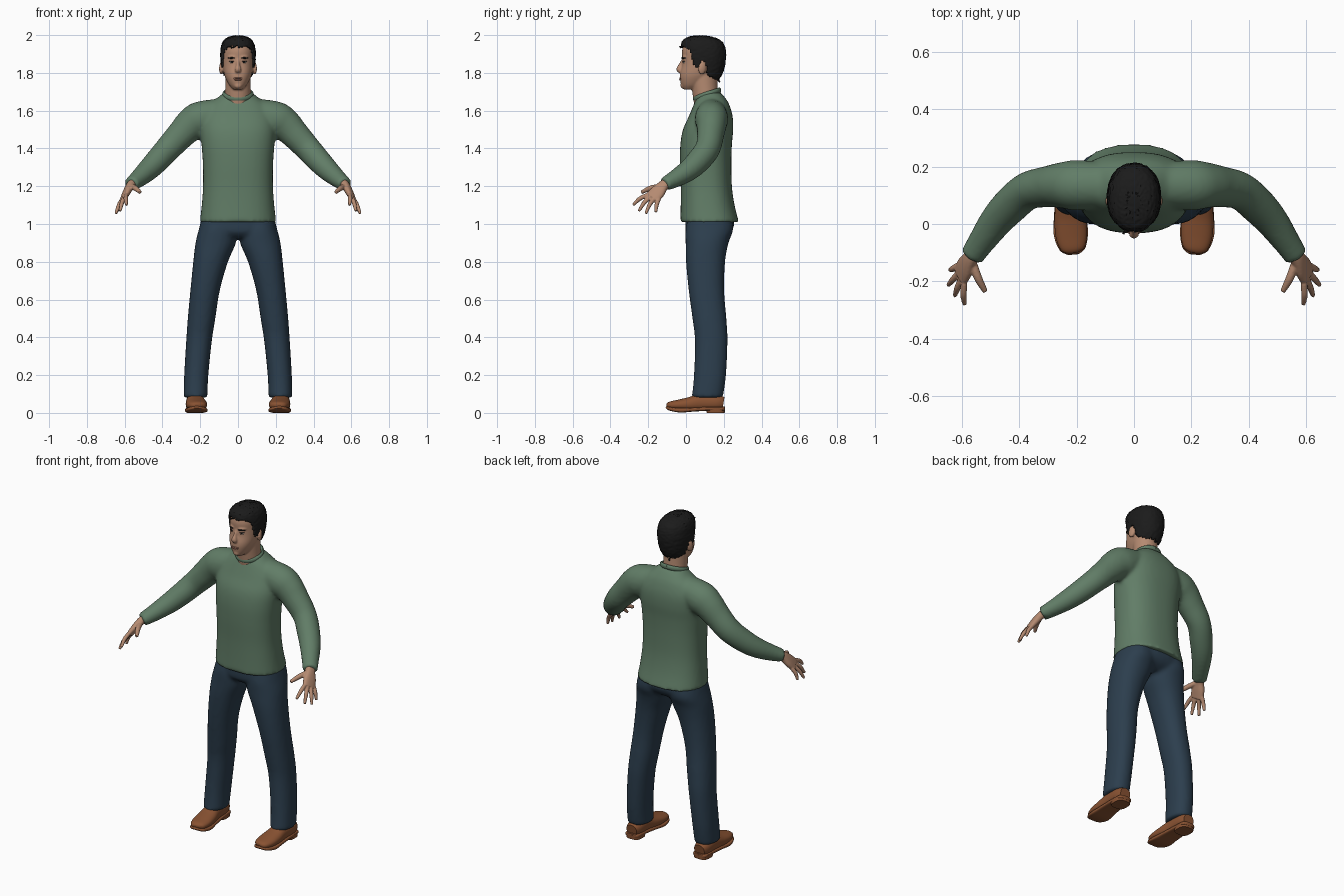
import bpy, bmesh, math, random
from mathutils import Vector, Matrix, Euler

random.seed(4)
default_cube = bpy.data.objects.get("Cube")
if default_cube:
    bpy.data.objects.remove(default_cube, do_unlink=True)


def material(name, red, green, blue):
    mat = bpy.data.materials.new(name)
    mat.use_nodes = True
    colour = (red, green, blue, 1)
    mat.diffuse_color = colour
    shader = mat.node_tree.nodes["Principled BSDF"]
    shader.inputs["Base Color"].default_value = colour
    shader.inputs["Roughness"].default_value = .8
    return mat


GREEN = material("sweater green", .12, .205, .135)
NAVY = material("denim navy", .025, .048, .075)
BROWN = material("leather brown", .25, .085, .032)
SKIN = material("skin", .46, .255, .165)
LIP = material("lip", .33, .15, .105)
BLACK = material("hair black", .011, .011, .011)
WHITE = material("eye white", .5, .45, .4)


def refine(rows, steps):
    """Pass a smooth curve through the given rows."""
    result = []
    for i in range(len(rows) - 1):
        before, start = rows[max(i - 1, 0)], rows[i]
        end, after = rows[i + 1], rows[min(i + 2, len(rows) - 1)]
        for k in range(steps):
            t = k / steps
            result.append([b + .5 * t * (c - a + t * (2*a - 5*b + 4*c - d + t * (3*(b - c) + d - a)))
                           for a, b, c, d in zip(before, start, end, after)])
    result.append(list(rows[-1]))
    return result


def tube(bm, rows, side=None, sides=32, steps=5, power=2.0):
    """Loft rounded sections (x, y, z, radius, radius); level sections if no side is given."""
    rows = refine(rows, steps)
    centres = [Vector(row[:3]) for row in rows]
    rings = []
    for i, row in enumerate(rows):
        u, v = Vector((1, 0, 0)), Vector((0, 1, 0))
        if side is not None:
            along = (centres[min(i + 1, len(rows) - 1)] - centres[max(i - 1, 0)]).normalized()
            u = Vector(side)
            u = (u - along * u.dot(along)).normalized()
            v = along.cross(u)
        ring = []
        for k in range(sides):
            angle = math.tau * k / sides
            c, s = math.cos(angle), math.sin(angle)
            c = math.copysign(abs(c) ** (2 / power), c)
            s = math.copysign(abs(s) ** (2 / power), s)
            ring.append(bm.verts.new(centres[i] + u * c * row[3] + v * s * row[4]))
        rings.append(ring)
    for low, high in zip(rings, rings[1:]):
        for k in range(sides):
            n = (k + 1) % sides
            bm.faces.new((low[k], low[n], high[n], high[k]))
    bm.faces.new(rings[0][::-1])
    bm.faces.new(rings[-1])


def level(rows):
    """Turn (z, x, half width, front y, back y) into tube rows."""
    return [(x, (f + b) / 2, z, w, (b - f) / 2) for z, x, w, f, b in rows]


def flip(rows, sign):
    return [(row[0] * sign, *row[1:]) for row in rows]


def ball(bm, place, size, turn=(0, 0, 0)):
    matrix = Matrix.LocRotScale(Vector(place), Euler(turn), Vector(size))
    bmesh.ops.create_uvsphere(bm, u_segments=20, v_segments=12, radius=1, matrix=matrix)


def finish(name, bm, mat, voxel=0, relax=4, mirror=False):
    bmesh.ops.recalc_face_normals(bm, faces=bm.faces[:])
    mesh = bpy.data.meshes.new(name)
    bm.to_mesh(mesh)
    bm.free()
    mesh.materials.append(mat)
    obj = bpy.data.objects.new(name, mesh)
    bpy.context.collection.objects.link(obj)
    bpy.ops.object.select_all(action='DESELECT')
    obj.select_set(True)
    bpy.context.view_layer.objects.active = obj
    bpy.ops.object.shade_smooth_by_angle(angle=math.radians(50))
    if mirror:
        obj.modifiers.new("mirror", 'MIRROR').use_mirror_merge = False
    if voxel:
        # blend overlapping volumes into one soft surface
        remesh = obj.modifiers.new("blend", 'REMESH')
        remesh.mode = 'VOXEL'
        remesh.voxel_size = voxel
        remesh.use_smooth_shade = True
        soften = obj.modifiers.new("soften", 'SMOOTH')
        soften.factor = .5
        soften.iterations = relax
    return obj


# sweater: body and both sleeves
bm = bmesh.new()
tube(bm, level([(1.01, 0, .202, -.03, .28), (1.1, 0, .192, -.028, .257), (1.2, 0, .185, -.028, .243),
                (1.32, 0, .186, -.032, .24), (1.42, 0, .193, -.03, .243), (1.5, 0, .198, -.016, .25),
                (1.57, 0, .19, .015, .247), (1.63, 0, .155, .04, .23), (1.665, 0, .112, .055, .21),
                (1.695, 0, .076, .075, .185)]), power=2.4, sides=48)
sleeve = [(.1, .135, 1.585, .08, .08), (.2, .135, 1.555, .094, .088), (.25, .135, 1.525, .087, .08),
          (.3, .13, 1.475, .077, .072), (.37, .115, 1.4, .069, .066), (.43, .065, 1.333, .064, .064),
          (.48, .01, 1.282, .057, .058), (.53, -.06, 1.238, .046, .048), (.567, -.115, 1.21, .036, .042)]
for sign in (1, -1):
    tube(bm, flip(sleeve, sign), side=(0, 0, 1))
finish("sweater", bm, GREEN, voxel=.011, relax=5)

# ribbed collar, lower at the front
bm = bmesh.new()
loop = []
for k in range(41):
    angle = math.tau * k / 40
    loop.append((.074 * math.sin(angle), .112 + .066 * math.cos(angle),
                 1.686 + .022 * math.cos(angle), .015, .009))
tube(bm, loop, side=(0, 0, 1), sides=10, steps=1)
finish("collar", bm, GREEN)

# trousers: hips and both legs
bm = bmesh.new()
tube(bm, level([(1.06, 0, .178, .0, .235), (1.0, 0, .195, -.004, .255), (.955, 0, .195, .0, .235),
                (.925, 0, .13, .03, .19)]), power=2.4)
leg = level([(1.04, .1, .09, .01, .24), (.97, .108, .1, -.002, .25), (.9, .118, .107, -.002, .225),
             (.8, .145, .092, .0, .207), (.65, .174, .078, .014, .202), (.5, .193, .073, .034, .214),
             (.385, .206, .068, .047, .22), (.2, .221, .064, .042, .212), (.08, .225, .063, .03, .195)])
for sign in (1, -1):
    tube(bm, flip(leg, sign), power=2.2)
finish("trousers", bm, NAVY, voxel=.011, relax=5)

# shoes: uppers, then soles with heels
bm = bmesh.new()
tube(bm, [(.212, -.1, .038, .02, .01), (.214, -.085, .04, .042, .02), (.218, -.04, .042, .055, .028),
          (.222, .02, .047, .055, .037), (.226, .08, .056, .048, .045), (.228, .16, .055, .046, .042),
          (.228, .198, .05, .034, .034)], side=(1, 0, 0), power=2.3)
finish("shoes", bm, BROWN, mirror=True)
bm = bmesh.new()
tube(bm, [(.212, -.104, .03, .02, .006), (.214, -.085, .022, .046, .01), (.22, -.03, .014, .06, .012),
          (.224, .04, .018, .054, .011), (.227, .12, .022, .048, .011), (.228, .19, .022, .044, .011),
          (.228, .206, .022, .028, .011)], side=(1, 0, 0), power=4)
tube(bm, level([(.0, .228, .045, .11, .205), (.026, .228, .047, .105, .207)]), power=3, steps=1)
finish("shoe_soles", bm, BROWN, mirror=True)

# hands: palm, four fingers and thumb
bm = bmesh.new()
across = Vector((-.02, -.063, .022))
tube(bm, [(.55, -.09, 1.222, .028, .025), (.57, -.12, 1.203, .029, .022),
          (.588, -.15, 1.17, .04, .02), (.604, -.18, 1.137, .041, .015)], side=across, power=2.4)
knuckles = Vector((.602, -.176, 1.142))
tips = [(.641, -.16, 1.062), (.647, -.213, 1.055), (.624, -.25, 1.068), (.59, -.28, 1.1)]
fingers = [(knuckles + across * (k / 3 - .5), Vector(tip), .0115) for k, tip in enumerate(tips)]
fingers.append((Vector((.562, -.135, 1.198)), Vector((.518, -.235, 1.168)), .0145))
for base, tip, radius in fingers:
    middle = base.lerp(tip, .5) + Vector((.003, -.003, .006))
    tube(bm, [(*base, radius, radius), (*middle, radius, radius),
              (*tip, radius * .65, radius * .65)], side=across, sides=12)
finish("hands", bm, SKIN, voxel=.004, relax=2, mirror=True)

# head: skull, neck, nose, chin and ears
bm = bmesh.new()
tube(bm, level([(1.712, 0, .024, -.012, .05), (1.735, 0, .046, -.025, .1), (1.77, 0, .065, -.032, .14),
                (1.8, 0, .075, -.031, .165), (1.84, 0, .081, -.022, .182), (1.88, 0, .083, -.02, .195),
                (1.92, 0, .082, -.02, .193), (1.96, 0, .068, -.004, .17), (1.985, 0, .035, .04, .13)]),
     sides=40, power=2.15)
tube(bm, level([(1.62, 0, .072, .045, .185), (1.7, 0, .068, .033, .17), (1.8, 0, .068, .02, .165)]))
tube(bm, [(0, -.012, 1.872, .008, .01), (0, -.026, 1.84, .01, .014), (0, -.036, 1.818, .017, .015),
          (0, -.026, 1.803, .013, .008)], side=(1, 0, 0), sides=16)
ball(bm, (0, -.016, 1.732), (.02, .014, .015))
for sign in (1, -1):
    ball(bm, (.088 * sign, .086, 1.825), (.011, .022, .034), (-.15, 0, .3 * sign))
    ball(bm, (.033 * sign, -.005, 1.884), (.026, .014, .007), (0, 0, .5 * sign))
finish("head", bm, SKIN, voxel=.005, relax=3)

# facial details
bm = bmesh.new()
ball(bm, (0, -.026, 1.772), (.025, .011, .004))
ball(bm, (0, -.026, 1.764), (.021, .011, .005))
finish("lips", bm, LIP)
for name, mat, place, size, slope in (
        ("eyes", WHITE, (.032, -.004, 1.856), (.014, .012, .006), .5),
        ("irises", BLACK, (.031, -.012, 1.857), (.006, .006, .006), 0),
        ("eyelids", BLACK, (.032, -.007, 1.862), (.016, .011, .0025), .5),
        ("eyebrows", BLACK, (.035, -.014, 1.879), (.021, .007, .0045), .55)):
    bm = bmesh.new()
    ball(bm, place, size, (0, 0, slope))
    finish(name, bm, mat, mirror=True)

# hair: tousled cap trimmed along a hairline
HAIRLINE = [(-1, 1.942), (-.005, 1.94), (.025, 1.91), (.045, 1.83), (.07, 1.825),
            (.08, 1.865), (.105, 1.85), (.118, 1.785), (.16, 1.765), (1, 1.765)]


def hairline(y):
    for (y0, z0), (y1, z1) in zip(HAIRLINE, HAIRLINE[1:]):
        if y <= y1:
            return z0 + (z1 - z0) * (y - y0) / (y1 - y0)
    return z1


bm = bmesh.new()
tube(bm, level([(1.755, 0, .065, .0, .168), (1.8, 0, .083, -.02, .194), (1.85, 0, .091, -.025, .207),
                (1.9, 0, .093, -.026, .212), (1.94, 0, .089, -.027, .205), (1.97, 0, .076, -.018, .185),
                (1.988, 0, .053, .01, .145), (1.997, 0, .022, .05, .1)]), sides=72, steps=7, power=2.2)
bm.normal_update()
for vert in bm.verts:
    vert.co += vert.normal * random.uniform(-.002, .0025)
trim = [f for f in bm.faces
        if f.calc_center_median().z < hairline(f.calc_center_median().y) + random.uniform(-.004, .004)]
bmesh.ops.delete(bm, geom=trim, context='FACES')
hair = finish("hair", bm, BLACK)
shell = hair.modifiers.new("thickness", 'SOLIDIFY')
shell.thickness = .014
shell.offset = -1
